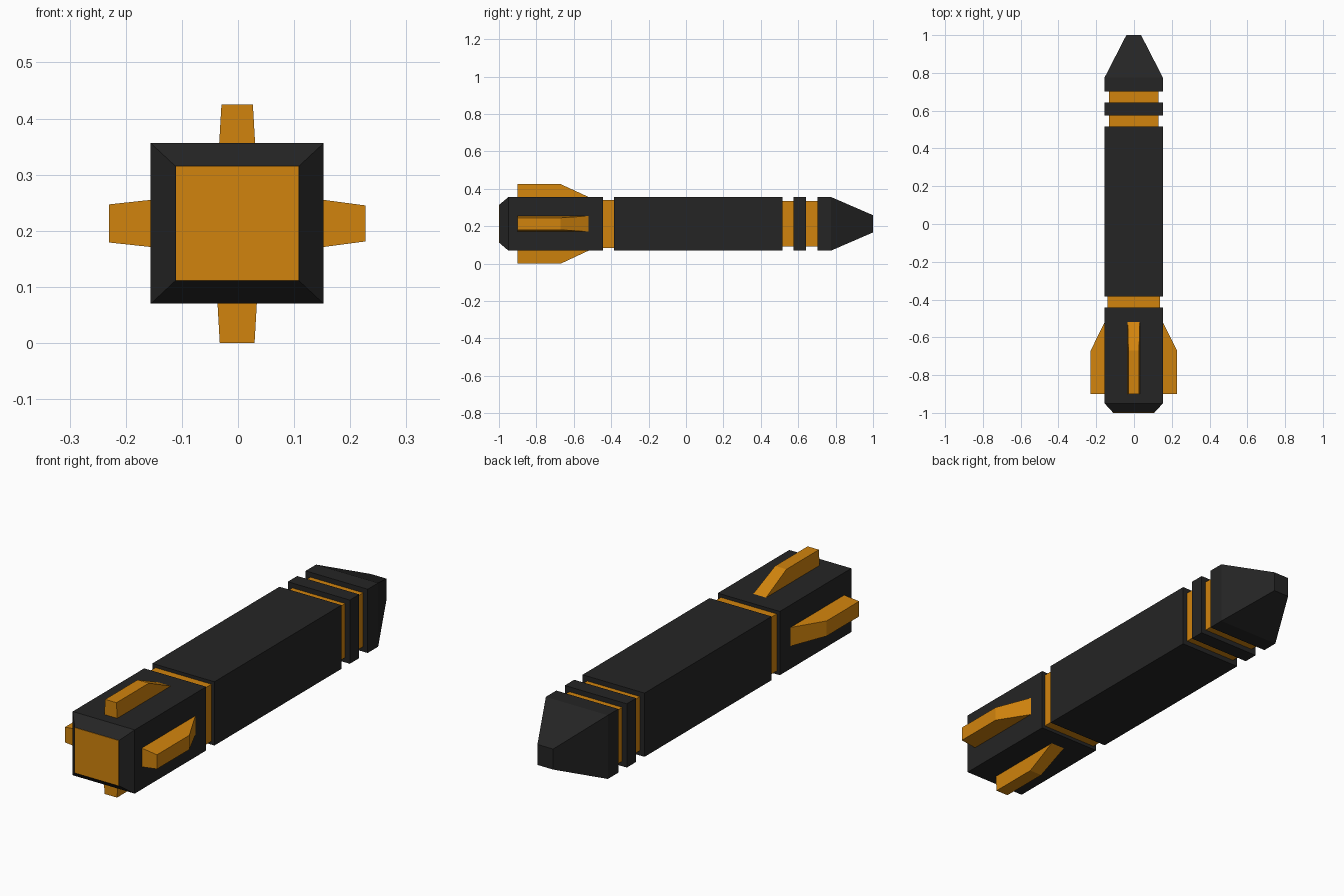
import bpy
import bmesh
from mathutils import Vector

if "Cube" in bpy.data.objects:
    bpy.data.objects.remove(bpy.data.objects["Cube"])

CX, CZ = -0.0015, 0.213   # body axis


def material(name, color):
    m = bpy.data.materials.new(name)
    m.diffuse_color = color
    m.use_nodes = True
    m.node_tree.nodes["Principled BSDF"].inputs["Base Color"].default_value = m.diffuse_color
    return m


BLACK = material("black", (0.018, 0.018, 0.018, 1))
ORANGE = material("orange", (0.64, 0.23, 0.004, 1))


def loft(name, rings, mat):
    """Skin a list of four-point rings into a closed flat-faced solid."""
    bm = bmesh.new()
    loops = [[bm.verts.new(p) for p in ring] for ring in rings]
    for a, b in zip(loops, loops[1:]):
        for i in range(4):
            j = (i + 1) % 4
            bm.faces.new((a[i], a[j], b[j], b[i]))
    bm.faces.new(loops[0])
    bm.faces.new(loops[-1])
    bmesh.ops.recalc_face_normals(bm, faces=bm.faces)
    me = bpy.data.meshes.new(name)
    bm.to_mesh(me)
    bm.free()
    me.materials.append(mat)
    ob = bpy.data.objects.new(name, me)
    bpy.context.collection.objects.link(ob)
    return ob


def section(name, stations, mat):
    """Body piece from (y, half width, half height) stations."""
    rings = [[(CX + sx * w, y, CZ + sz * h)
              for sx, sz in ((-1, -1), (1, -1), (1, 1), (-1, 1))]
             for y, w, h in stations]
    return loft(name, rings, mat)


W, H = 0.154, 0.143

# Black casing pieces
section("tail_section", [(-0.998, 0.11, 0.102), (-0.95, W, H), (-0.443, W, H)], BLACK)
section("main_body", [(-0.385, W, H), (0.516, W, H)], BLACK)
section("collar_ring", [(0.575, W, H), (0.642, W, H)], BLACK)
section("nose", [(0.702, W, H), (0.776, W, H), (1.0, 0.039, 0.046)], BLACK)

# Orange recessed bands and rear plate
section("rear_band", [(-0.443, 0.139, 0.128), (-0.385, 0.139, 0.128)], ORANGE)
section("middle_band", [(0.516, 0.131, 0.121), (0.575, 0.131, 0.121)], ORANGE)
section("front_band", [(0.642, 0.131, 0.121), (0.702, 0.131, 0.121)], ORANGE)
section("rear_plate", [(-1.0, 0.109, 0.102), (-0.99, 0.109, 0.102)], ORANGE)


def fin(name, out, side, base, tip, t_base, t_tip):
    """Tapered fin: swept front edge, thinner toward its outer edge."""
    out, side = Vector(out), Vector(side)
    centre = Vector((CX, 0, CZ))

    def ring(r, y0, y1, t):
        return [centre + out * r + side * s * t + Vector((0, y, 0))
                for y, s in ((y0, -1), (y1, -1), (y1, 1), (y0, 1))]

    inset = 0.008
    loft(name, [ring(base - inset, -0.9, -0.52, t_base),
                ring(base, -0.9, -0.52, t_base),
                ring(tip, -0.9, -0.67, t_tip)], ORANGE)


# Four tail fins
X, Z = (1, 0, 0), (0, 0, 1)
fin("top_fin", Z, X, H, 0.212, 0.032, 0.028)
fin("bottom_fin", (0, 0, -1), X, H, 0.213, 0.035, 0.031)
fin("right_fin", X, Z, W, 0.229, 0.042, 0.032)
fin("left_fin", (-1, 0, 0), Z, W, 0.228, 0.042, 0.034)
